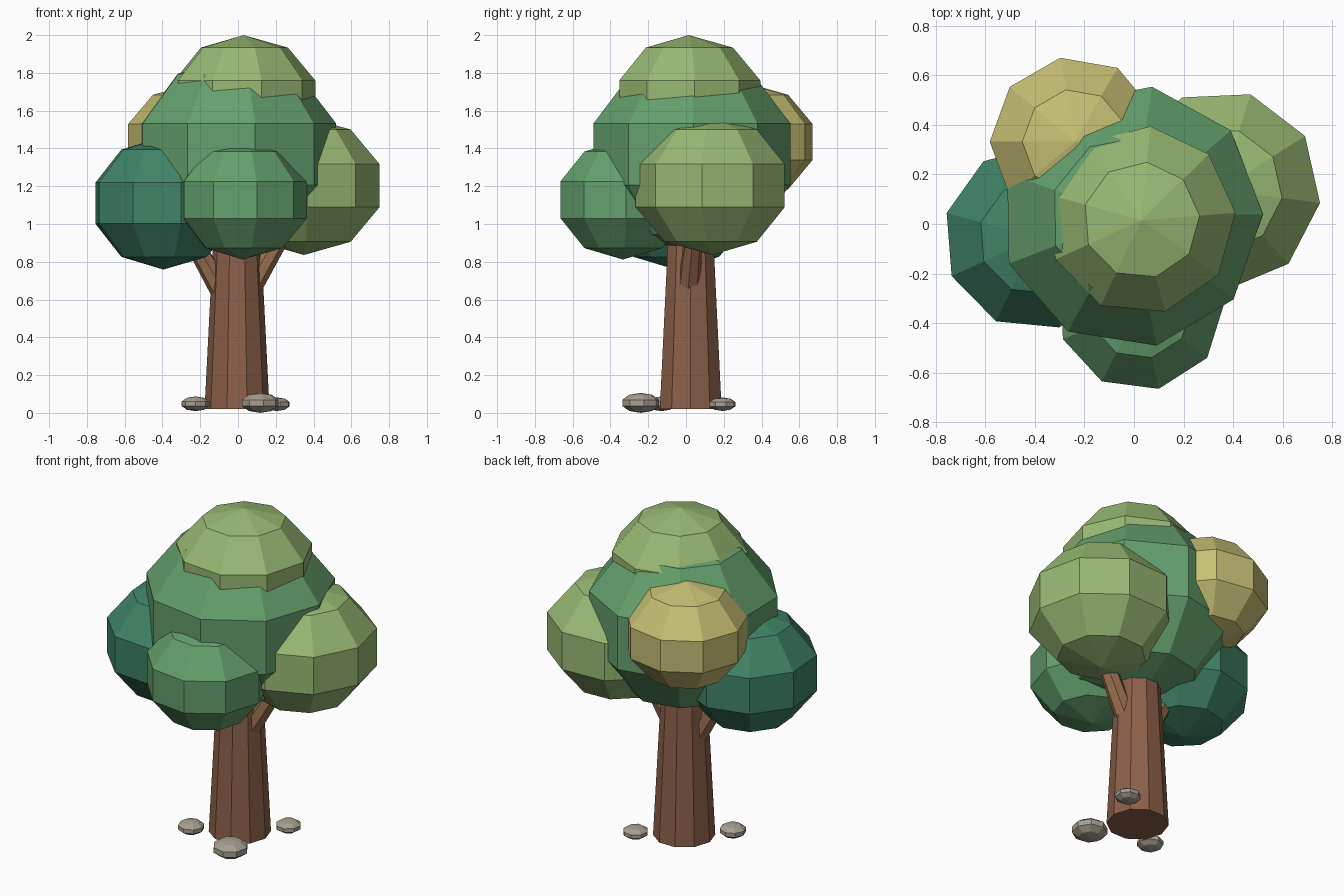
import bpy
import bmesh
from math import sin, cos, pi, radians
from mathutils import Matrix, Vector

cube = bpy.data.objects.get("Cube")
if cube:
    bpy.data.objects.remove(cube, do_unlink=True)


def material(name, hex_code):
    """Flat material from an sRGB hex code, stored as linear values."""
    channels = [int(hex_code[i:i + 2], 16) / 255 for i in (0, 2, 4)]
    colour = [((c + 0.055) / 1.055) ** 2.4 for c in channels] + [1.0]
    mat = bpy.data.materials.new(name)
    mat.use_nodes = True
    mat.diffuse_color = colour
    mat.node_tree.nodes["Principled BSDF"].inputs["Base Color"].default_value = colour
    return mat


MID_GREEN = material("mid green leaves", "64A06C")
LIGHT_GREEN = material("light green leaves", "98B973")
TEAL = material("teal leaves", "3F8366")
YELLOW = material("yellow leaves", "C6BF74")
BARK = material("brown bark", "8C6049")
BRANCH_BARK = material("light brown bark", "9B7050")
STONE = material("grey stone", "A89F92")


def lathe(name, profile, sides, matrix, mat):
    """Flat-shaded turned solid; profile is (radius, z) from bottom to top."""
    bm = bmesh.new()
    rings = []
    for radius, z in profile:
        if radius < 1e-5:
            rings.append([bm.verts.new((0, 0, z))] * sides)
        else:
            rings.append([bm.verts.new((radius * cos(2 * pi * i / sides),
                                        radius * sin(2 * pi * i / sides), z))
                          for i in range(sides)])
    for low, high in zip(rings, rings[1:]):
        for i in range(sides):
            j = (i + 1) % sides
            corners = [low[i], low[j], high[j], high[i]]
            bm.faces.new(list(dict.fromkeys(corners)))
    # Close open ends
    if profile[0][0] > 0:
        bm.faces.new(rings[0][::-1])
    if profile[-1][0] > 1e-5:
        bm.faces.new(rings[-1])
    bm.transform(matrix)
    bmesh.ops.recalc_face_normals(bm, faces=bm.faces)
    mesh = bpy.data.meshes.new(name)
    bm.to_mesh(mesh)
    bm.free()
    mesh.materials.append(mat)
    obj = bpy.data.objects.new(name, mesh)
    bpy.context.collection.objects.link(obj)
    return obj


def blob(name, centre, width, height, turn, mat, sides=9, bands=5):
    """Faceted ellipsoid with half-sizes width and height."""
    profile = [(width * sin(pi * k / bands), -height * cos(pi * k / bands))
               for k in range(bands + 1)]
    profile[0] = (0, -height)
    profile[-1] = (0, height)
    matrix = Matrix.Translation(centre) @ Matrix.Rotation(radians(turn), 4, "Z")
    return lathe(name, profile, sides, matrix, mat)


def limb(name, start, end, r_start, r_end, sides, mat):
    """Tapered limb between two points."""
    start, end = Vector(start), Vector(end)
    axis = end - start
    matrix = Matrix.Translation(start) @ axis.to_track_quat("Z", "Y").to_matrix().to_4x4()
    return lathe(name, [(r_start, 0), (r_end, axis.length)], sides, matrix, mat)


# Trunk and branches
lathe("trunk", [(0.172, 0.02), (0.116, 1.12)], 10,
      Matrix.Translation((-0.005, 0.025, 0)), BARK)
limb("left_branch", (0.03, 0.01, 0.60), (0.30, 0.05, 1.06), 0.062, 0.045, 7, BRANCH_BARK)
limb("right_branch", (-0.05, 0.02, 0.58), (-0.30, -0.02, 1.02), 0.062, 0.045, 7, BRANCH_BARK)

# Leaf clumps
blob("main_crown", (-0.01, 0.03, 1.37), 0.557, 0.525, 1, MID_GREEN)
blob("top_crown", (0.03, 0.015, 1.653), 0.40, 0.347, 4.5, LIGHT_GREEN)
blob("right_leaf_clump", (-0.395, -0.055, 1.11), 0.393, 0.351, 4.5, TEAL)
blob("front_leaf_clump", (0.026, -0.334, 1.128), 0.356, 0.316, 2.6, MID_GREEN)
blob("left_leaf_clump", (0.349, 0.137, 1.203), 0.425, 0.367, -7.4, LIGHT_GREEN)
blob("back_leaf_clump", (-0.238, 0.332, 1.434), 0.361, 0.309, 20, YELLOW)

# Stones around the base
blob("front_stone", (0.118, -0.24, 0.053), 0.104, 0.053, 10, STONE, sides=8)
blob("right_stone", (-0.225, -0.13, 0.048), 0.077, 0.039, 0, STONE, sides=8)
blob("back_stone", (0.205, 0.193, 0.046), 0.075, 0.036, 15, STONE, sides=8)
